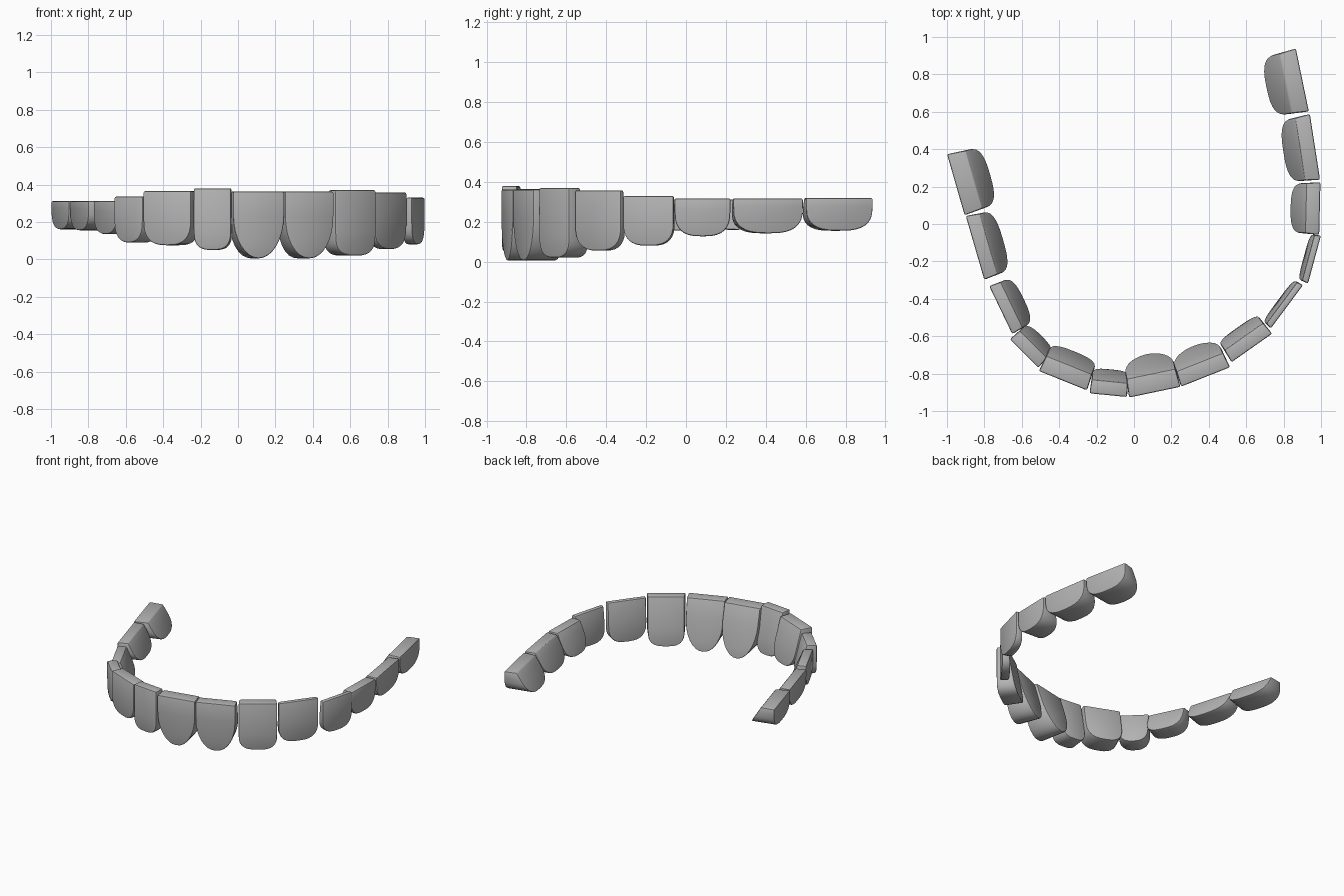
import bpy, bmesh, math
from mathutils import Vector

if "Cube" in bpy.data.objects:
    bpy.data.objects.remove(bpy.data.objects["Cube"])

enamel = bpy.data.materials.new("grey enamel")
enamel.diffuse_color = (0.45, 0.45, 0.45, 1)
enamel.use_nodes = True
enamel.node_tree.nodes["Principled BSDF"].inputs["Base Color"].default_value = enamel.diffuse_color


def outline(width, low, top, shoulder, power, steps=8):
    """U-shaped tooth outline: straight sides above a rounded lower edge."""
    r = (top - low) * shoulder
    pts = [(-width / 2, top)]
    for i in range(2 * steps + 1):
        a = math.pi * i / (2 * steps)
        c, s = math.cos(a), math.sin(a)
        u = -math.copysign(abs(c) ** (2 / power), c) * width / 2
        pts.append((u, low + r - r * s ** (2 / power)))
    pts.append((width / 2, top))
    return pts


def tooth(name, ax, ay, bx, by, top_depth, low_depth, low, top, shoulder, power):
    a, b = Vector((ax, ay, 0)), Vector((bx, by, 0))
    along = (b - a).normalized()
    inward = Vector((-along.y, along.x, 0))
    mid = (a + b) / 2
    bm = bmesh.new()
    outer, inner = [], []
    for u, z in outline((b - a).length - 0.004, low, top, shoulder, power):
        # the inner face leans further inward toward the lower edge
        depth = top_depth + (low_depth - top_depth) * (top - z) / (top - low)
        base = mid + Vector((0, 0, z))
        outer.append(bm.verts.new(base + along * u))
        inner.append(bm.verts.new(base + along * u * 0.95 + inward * depth))
    n = len(outer)
    bm.faces.new(outer)
    bm.faces.new(inner[::-1])
    for i in range(n):
        j = (i + 1) % n
        bm.faces.new((outer[j], outer[i], inner[i], inner[j]))
    bmesh.ops.recalc_face_normals(bm, faces=bm.faces)
    # softened rims
    rims = [e for e in bm.edges if e.calc_face_angle(0) > math.radians(40)]
    bmesh.ops.bevel(bm, geom=rims, offset=0.009, segments=2, profile=0.5,
                    affect='EDGES', clamp_overlap=True)
    mesh = bpy.data.meshes.new(name)
    bm.to_mesh(mesh)
    bm.free()
    mesh.materials.append(enamel)
    obj = bpy.data.objects.new(name, mesh)
    bpy.context.collection.objects.link(obj)
    bpy.ops.object.select_all(action='DESELECT')
    obj.select_set(True)
    bpy.context.view_layer.objects.active = obj
    bpy.ops.object.shade_smooth_by_angle(angle=math.radians(30))


# outer edge start and end, top and lower depth, low and top height, curve
# left row, back to front
tooth("left_back_molar", -1.0, .375, -.905, .045, .10, .195, .16, .312, .75, 2.8)
tooth("left_front_molar", -.90, .045, -.80, -.30, .075, .16, .155, .312, .75, 2.8)
tooth("left_back_premolar", -.775, -.33, -.65, -.59, .065, .14, .135, .312, .7, 2.8)
tooth("left_front_premolar", -.665, -.615, -.51, -.77, .07, .135, .09, .335, .5, 2.6)
tooth("left_canine", -.51, -.785, -.25, -.89, .09, .17, .075, .365, .5, 2.8)
# front teeth
tooth("left_incisor", -.24, -.905, -.035, -.925, .075, .14, .05, .38, .35, 3.0)
tooth("centre_incisor", -.028, -.928, .25, -.87, .10, .21, .005, .362, .65, 2.0)
tooth("right_incisor", .25, -.87, .515, -.765, .085, .18, .005, .362, .65, 2.1)
# right row, front to back
tooth("right_canine", .52, -.74, .74, -.585, .075, .135, .02, .37, .35, 3.0)
tooth("right_front_premolar", .73, -.56, .905, -.325, .035, .06, .055, .358, .45, 2.8)
tooth("right_middle_premolar", .93, -.32, 1.0, -.06, .035, .06, .08, .33, .5, 2.8)
tooth("right_back_premolar", .99, -.06, .997, .225, .075, .16, .127, .318, .7, 2.8)
tooth("right_front_molar", .995, .235, .94, .59, .08, .175, .142, .318, .75, 2.8)
tooth("right_back_molar", .935, .60, .865, .94, .09, .20, .155, .32, .75, 2.8)
